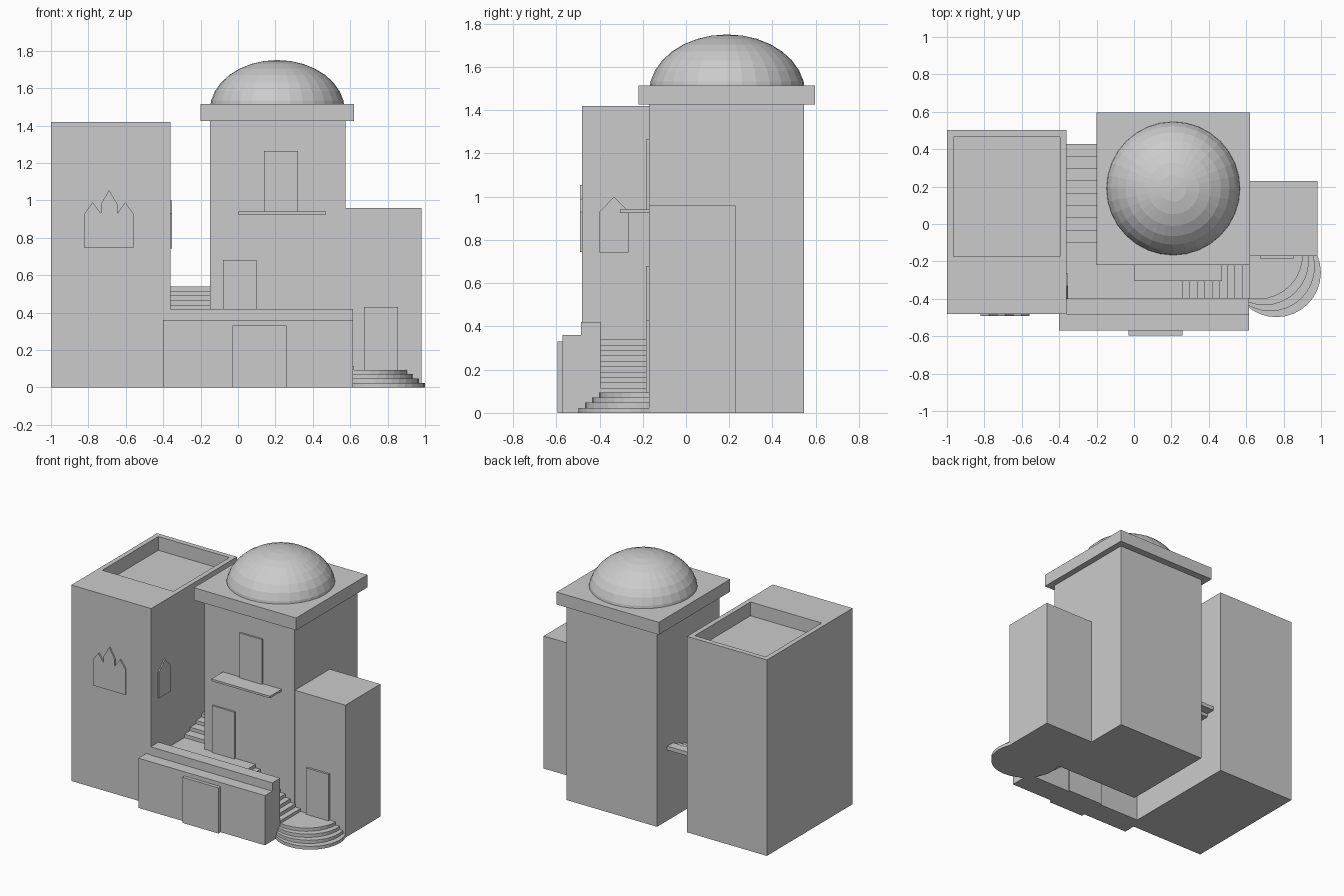
import bpy, bmesh

if "Cube" in bpy.data.objects:
    bpy.data.objects.remove(bpy.data.objects["Cube"])


def finish(name, bm):
    bmesh.ops.recalc_face_normals(bm, faces=bm.faces)
    me = bpy.data.meshes.new(name)
    bm.to_mesh(me)
    bm.free()
    ob = bpy.data.objects.new(name, me)
    bpy.context.collection.objects.link(ob)
    return ob


def box(name, x0, x1, y0, y1, z0, z1):
    bm = bmesh.new()
    bmesh.ops.create_cube(bm, size=1)
    for v in bm.verts:
        v.co.x = x1 if v.co.x > 0 else x0
        v.co.y = y1 if v.co.y > 0 else y0
        v.co.z = z1 if v.co.z > 0 else z0
    return finish(name, bm)


def panel(name, pts, offset):
    """Extrude a 3D outline by an offset vector."""
    bm = bmesh.new()
    face = bm.faces.new([bm.verts.new(p) for p in pts])
    ext = bmesh.ops.extrude_face_region(bm, geom=[face], use_keep_orig=True)
    verts = [g for g in ext["geom"] if isinstance(g, bmesh.types.BMVert)]
    bmesh.ops.translate(bm, verts=verts, vec=offset)
    return finish(name, bm)


def pointed(a, b, base, shoulder, peak):
    return [(a, base), (b, base), (b, shoulder), ((a + b) / 2, peak), (a, shoulder)]


# Left tower with sunken roof
tower = box("left_tower", -1, -0.36, -0.48, 0.502, 0, 1.42)
cutter = box("roof_cutter", -0.965, -0.395, -0.175, 0.465, 1.32, 1.6)
cutter.hide_render = True
mod = tower.modifiers.new("roof_recess", 'BOOLEAN')
mod.operation = 'DIFFERENCE'
mod.solver = 'EXACT'
mod.object = cutter
bpy.context.view_layer.objects.active = tower
bpy.ops.object.modifier_apply(modifier=mod.name)
bpy.data.objects.remove(cutter)

# Domed tower, roof slab, side annex
box("main_tower", -0.15, 0.575, -0.172, 0.545, 0, 1.43)
box("roof_slab", -0.2, 0.62, -0.22, 0.597, 1.425, 1.515)
box("side_annex", 0.57, 0.98, -0.17, 0.23, 0, 0.96)

# Dome
bm = bmesh.new()
bmesh.ops.create_uvsphere(bm, u_segments=32, v_segments=16, radius=1)
bmesh.ops.bisect_plane(bm, geom=bm.verts[:] + bm.edges[:] + bm.faces[:],
                       plane_co=(0, 0, 0), plane_no=(0, 0, 1), clear_inner=True)
bmesh.ops.scale(bm, verts=bm.verts, vec=(0.361, 0.361, 0.27))
bmesh.ops.translate(bm, verts=bm.verts, vec=(0.21, 0.19, 1.48))
finish("dome", bm)

# Front terrace walls, landing and balcony
box("front_wall", -0.4, 0.615, -0.57, -0.48, 0, 0.36)
box("parapet_wall", -0.36, 0.615, -0.485, -0.395, 0, 0.42)
box("landing", -0.36, 0.26, -0.4, -0.17, 0.315, 0.34)
box("landing_back", -0.36, -0.15, -0.18, -0.1, 0.315, 0.34)
box("balcony", 0, 0.47, -0.305, -0.17, 0.925, 0.94)

# Doors
box("front_door", -0.03, 0.26, -0.595, -0.385, 0, 0.33)
for name, x0, x1, z0, z1 in [("landing_door", -0.08, 0.1, 0.34, 0.68),
                             ("balcony_door", 0.14, 0.32, 0.935, 1.265),
                             ("annex_door", 0.675, 0.855, 0.09, 0.43)]:
    box(name, x0, x1, -0.185, -0.165, z0, z1)

# Pointed windows on the left tower
for i, (a, b, shoulder, peak) in enumerate([(-0.82, -0.733, 0.93, 0.99),
                                            (-0.733, -0.645, 0.98, 1.055),
                                            (-0.645, -0.56, 0.93, 0.99)]):
    pts = [(x, -0.491, z) for x, z in pointed(a, b, 0.745, shoulder, peak)]
    panel(f"front_window_{i + 1}", pts, (0, 0.02, 0))
pts = [(-0.352, y, z) for y, z in pointed(-0.4, -0.265, 0.742, 0.93, 1.0)]
panel("side_window", pts, (-0.02, 0, 0))

# Straight stair rising to the landing
for i in range(9):
    x1 = 0.62 - 0.04 * i
    z1 = 0.115 + 0.025 * i
    box(f"stair_{i + 1}", x1 - 0.045, x1, -0.4, -0.17, z1 - 0.03, z1)

# Passage stair between the towers
for i in range(8):
    y0 = -0.1 + 0.066 * i
    z1 = 0.365 + 0.025 * i
    box(f"passage_step_{i + 1}", -0.365, -0.145, y0, y0 + 0.067, z1 - 0.028, z1)

# Rounded entry steps, each disc shifted toward the corner
for i in range(4):
    bm = bmesh.new()
    bmesh.ops.create_cone(bm, cap_ends=True, segments=32,
                          radius1=0.238, radius2=0.238, depth=0.0235)
    bmesh.ops.translate(bm, verts=bm.verts,
                        vec=(0.761 - 0.032 * i, -0.26 + 0.032 * i, 0.01175 + 0.0235 * i))
    finish(f"round_step_{i + 1}", bm)
